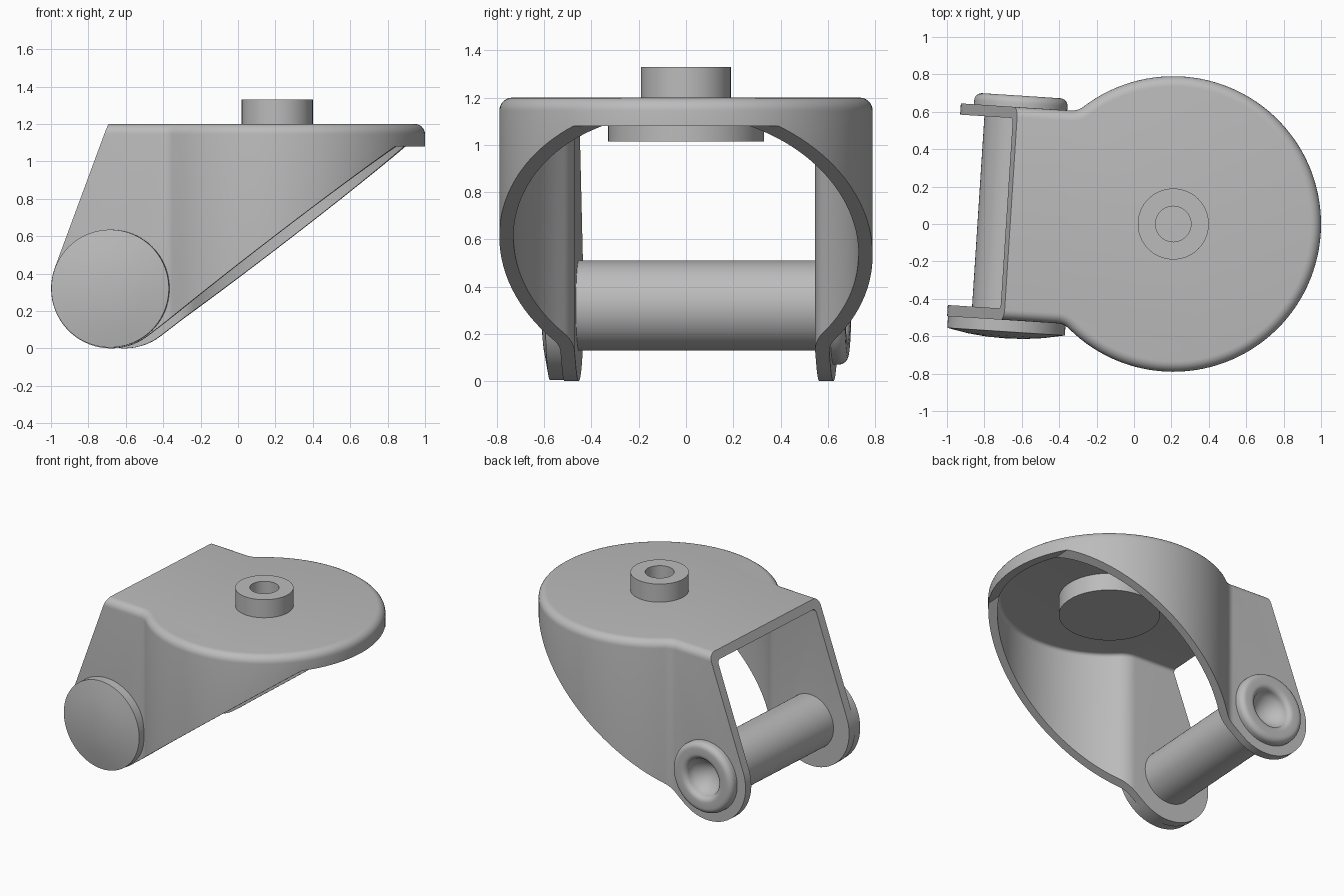
import bpy, bmesh
from math import sin, cos, pi, radians, sqrt, asin, atan2
from mathutils import Matrix, Vector

if "Cube" in bpy.data.objects:
    bpy.data.objects.remove(bpy.data.objects["Cube"], do_unlink=True)

# Main sizes, measured from the swivel axis
R, ARM, FILLET, WALL = 0.79, 0.57, 0.10, 0.06
TOP, LIP = 1.20, 1.08
AXLE = Vector((-0.855, 0.32))
END_R = 0.32
PLACE = Matrix.Translation((0.21, 0, 0)) @ Matrix.Rotation(radians(-3.7), 4, "Z")

steel = bpy.data.materials.new("grey_steel")
steel.use_nodes = True
GREY = (0.5, 0.5, 0.5, 1)
steel.diffuse_color = GREY
steel.node_tree.nodes["Principled BSDF"].inputs["Base Color"].default_value = GREY


def finish(bm, name):
    bmesh.ops.remove_doubles(bm, verts=bm.verts, dist=1e-5)
    bmesh.ops.recalc_face_normals(bm, faces=bm.faces)
    mesh = bpy.data.meshes.new(name)
    bm.to_mesh(mesh)
    bm.free()
    mesh.materials.append(steel)
    ob = bpy.data.objects.new(name, mesh)
    bpy.context.collection.objects.link(ob)
    ob.matrix_world = PLACE
    return ob


def smooth(ob):
    bpy.ops.object.select_all(action="DESELECT")
    ob.select_set(True)
    bpy.context.view_layer.objects.active = ob
    bpy.ops.object.shade_smooth_by_angle(angle=radians(30))


def loft(rings, name):
    """Closed solid through rings of equal point count."""
    bm = bmesh.new()
    loops = [[bm.verts.new(p) for p in ring] for ring in rings]
    for a, b in zip(loops, loops[1:]):
        for i in range(len(a)):
            j = (i + 1) % len(a)
            bm.faces.new((a[i], a[j], b[j], b[i]))
    bm.faces.new(loops[0])
    bm.faces.new(loops[-1])
    return finish(bm, name)


def lathe(profile, name, along_y=False):
    """Revolve (radius, height) points around z, or around the axle line."""
    bm = bmesh.new()
    verts = [bm.verts.new((r, 0, h)) for r, h in profile]
    edges = [bm.edges.new(pair) for pair in zip(verts, verts[1:])]
    bmesh.ops.spin(bm, geom=verts + edges, axis=(0, 0, 1), cent=(0, 0, 0),
                   angle=2 * pi, steps=72, use_duplicate=False)
    if along_y:
        turn = Matrix.Translation((AXLE.x, 0, AXLE.y)) @ Matrix.Rotation(-pi / 2, 4, "X")
        bm.transform(turn)
    return finish(bm, name)


def arc(cx, cy, r, a0, a1, n):
    return [(cx + r * cos(a0 + (a1 - a0) * i / n), cy + r * sin(a0 + (a1 - a0) * i / n))
            for i in range(n + 1)]


def plan(d, z, back):
    """Round plate blending into two parallel arms, shrunk by d."""
    fx, fy = -sqrt((R + FILLET) ** 2 - (ARM + FILLET) ** 2), ARM + FILLET
    a = atan2(fy, fx)
    half = arc(0, 0, R - d, 0, a, 44)
    half += arc(fx, fy, FILLET + d, a - pi, -pi / 2, 8)[1:]
    half.append((back, ARM - d))
    lower = [(x, -y) for x, y in reversed(half[1:])]
    return [(x, y, z) for x, y in half + lower]


def shell_solid(offset, bottom, top, bevel, back, name):
    rings = [plan(offset, bottom, back)]
    for i in range(7):
        t = i / 6 * pi / 2
        rings.append(plan(offset + bevel * (1 - cos(t)), top - bevel * (1 - sin(t)), back))
    return loft(rings, name)


def boolean(target, cutter, operation):
    mod = target.modifiers.new("cut", "BOOLEAN")
    mod.operation, mod.solver, mod.object = operation, "EXACT", cutter
    bpy.context.view_layer.objects.active = target
    bpy.ops.object.modifier_apply(modifier=mod.name)
    bpy.data.objects.remove(cutter, do_unlink=True)


# Fork: hollow hood trimmed to the slanted side profile
fork = shell_solid(0, -0.1, TOP, 0.055, -1.4, "fork")
boolean(fork, shell_solid(WALL, -0.3, TOP - WALL, 0.025, -1.6, "hollow"), "DIFFERENCE")


def tangent_angle(point, side):
    """Angle on the arm end where the line to point touches."""
    v = Vector(point) - AXLE
    return atan2(v.y, v.x) + side * (pi / 2 - asin(END_R / v.length))


back_top, front_low = (-0.87, TOP), (0.66, LIP)
side = [(-0.87, 1.4), back_top]
side += arc(AXLE.x, AXLE.y, END_R, tangent_angle(back_top, 1),
            tangent_angle(front_low, -1) + 2 * pi, 28)
side += [front_low, (1, LIP), (1, 1.4)]
trim = loft([[(x, y, z) for x, z in side] for y in (-1, 1)], "trim")
boolean(fork, trim, "INTERSECT")
bore = lathe([(0, -0.8), (0.18, -0.8), (0.18, 0.8), (0, 0.8)], "bore", True)
boolean(fork, bore, "DIFFERENCE")
smooth(fork)

# Swivel boss: drilled stud above, wide disc below
smooth(lathe([(0, 1.015), (0.33, 1.015), (0.33, 1.17), (0.19, 1.17), (0.19, 1.33),
              (0.095, 1.33), (0.095, 1.16), (0, 1.09)], "swivel_boss"))

# Axle rivet: domed head, shaft and rolled ring head with a conical dimple
rivet = [(0, -0.668), (0.1, -0.665), (0.2, -0.654), (0.315, -0.632), (0.315, -0.565),
         (0.19, -0.565), (0.19, 0.565), (0.25, 0.565)]
rivet += arc(0.21, 0.592, 0.04, 0, pi / 2, 6)
rivet += arc(0.17, 0.592, 0.04, pi / 2, pi, 6)
rivet += [(0.115, 0.56), (0, 0.46)]
smooth(lathe(rivet, "axle_rivet", True))
